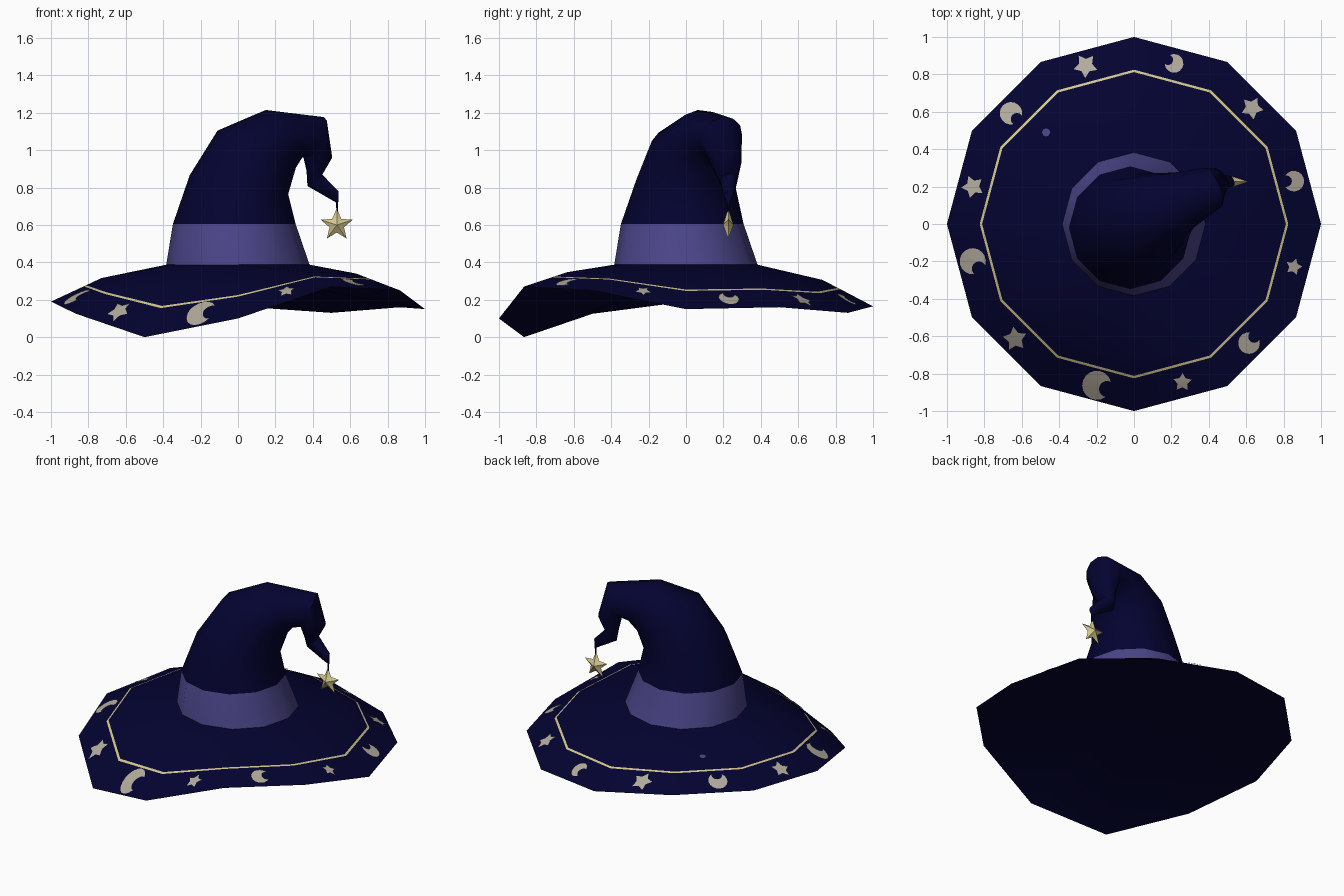
import bpy, bmesh, math
from mathutils import Vector
from mathutils.bvhtree import BVHTree

if "Cube" in bpy.data.objects:
    bpy.data.objects.remove(bpy.data.objects["Cube"])


def mat(name, col):
    m = bpy.data.materials.new(name)
    m.diffuse_color = (*col, 1)
    m.use_nodes = True
    m.node_tree.nodes["Principled BSDF"].inputs["Base Color"].default_value = m.diffuse_color
    return m


NAVY = mat("navy cloth", (0.0010, 0.0008, 0.030))
PURPLE = mat("purple band", (0.070, 0.060, 0.25))
GOLD = mat("pale gold", (0.66, 0.57, 0.27))
SILVER = mat("silver print", (0.45, 0.41, 0.34))


def finish(name, bm, mats, smooth=45):
    me = bpy.data.meshes.new(name)
    bm.to_mesh(me)
    ob = bpy.data.objects.new(name, me)
    bpy.context.collection.objects.link(ob)
    for m in mats:
        me.materials.append(m)
    if smooth:
        bpy.ops.object.select_all(action='DESELECT')
        ob.select_set(True)
        bpy.context.view_layer.objects.active = ob
        bpy.ops.object.shade_smooth_by_angle(angle=math.radians(smooth))
    return ob


def loft(bm, rings, index=lambda i: 0):
    """Bridge rings of points, first ring left open; returns the last ring."""
    vr = [[bm.verts.new(p) for p in ring] for ring in rings]
    n = len(vr[0])
    for i in range(len(vr) - 1):
        for k in range(n):
            f = bm.faces.new((vr[i][k], vr[i][(k + 1) % n],
                              vr[i + 1][(k + 1) % n], vr[i + 1][k]))
            f.material_index = index(i)
    return vr[-1]


# wavy brim: rim height for each of the 12 corners, starting at +x
RIM = [.15, .16, .13, .165, .22, .21, .19, .125, 0, .10, .27, .25]
R_IN, R_MID = .38, .73


def brim_point(k, r):
    mid = .24 + .4 * RIM[k]
    if r <= R_MID:
        z = .388 + (mid - .388) * (r - R_IN) / (R_MID - R_IN)
    else:
        z = mid + (RIM[k] - mid) * (r - R_MID) / (1 - R_MID)
    a = math.radians(30 * k)
    return (r * math.cos(a), r * math.sin(a), z)


# brim top with a thin gold ring, closed below by a raised fan
bm = bmesh.new()
rim = loft(bm, [[brim_point(k, r) for k in range(12)] for r in (R_IN, R_MID, .812, .825, 1)],
           lambda i: 1 if i == 2 else 0)
centre = bm.verts.new((0, 0, .33))
for k in range(12):
    bm.faces.new((rim[k], rim[(k + 1) % 12], centre))
bmesh.ops.recalc_face_normals(bm, faces=bm.faces)
bmesh.ops.triangulate(bm, faces=bm.faces)
tree = BVHTree.FromBMesh(bm)
finish("brim", bm, [NAVY, GOLD])


def on_brim(x, y):
    hit = tree.ray_cast(Vector((x, y, 2)), Vector((0, 0, -1)))[0]
    return (x, y, (hit.z if hit else .2) + .007)


# bent crown: x, y, z, radius, tilt of each ring towards the bend direction
CROWN = [(0, 0, .38, .385, 0), (-.02, -.02, .605, .328, 0),
         (.005, .0, .815, .268, 12), (.10, .045, 1.005, .232, 28),
         (.235, .12, 1.085, .165, 52), (.41, .19, 1.07, .118, 115),
         (.435, .22, .925, .080, 147), (.41, .23, .84, .050, 137),
         (.52, .23, .757, .03, 120), (.53, .228, .72, .006, 180),
         (.53, .226, .67, .004, 180)]
PHI = math.radians(24)


def crown_ring(x, y, z, r, tilt):
    t = math.radians(tilt)
    u = Vector((math.cos(t) * math.cos(PHI), math.cos(t) * math.sin(PHI), -math.sin(t)))
    v = Vector((-math.sin(PHI), math.cos(PHI), 0))
    angles = [math.radians(30 * k) - PHI for k in range(12)]
    return [Vector((x, y, z)) + r * (math.cos(a) * u + math.sin(a) * v) for a in angles]


bm = bmesh.new()
bm.faces.new(loft(bm, [crown_ring(*c) for c in CROWN], lambda i: 1 if i == 0 else 0))
bmesh.ops.recalc_face_normals(bm, faces=bm.faces)
finish("crown", bm, [NAVY, PURPLE])


def star_outline(radius, turn, inner=.45):
    return [(radius * (1 if i % 2 == 0 else inner) * math.cos(turn + i * math.pi / 5),
             radius * (1 if i % 2 == 0 else inner) * math.sin(turn + i * math.pi / 5))
            for i in range(10)]


# hanging star charm
bm = bmesh.new()
cx, cy, cz = .528, .226, .6
pts = [bm.verts.new((cx + a, cy, cz + b)) for a, b in star_outline(.09, math.pi / 2, .45)]
for s in (-1, 1):
    apex = bm.verts.new((cx, cy + s * .028, cz))
    for i in range(10):
        bm.faces.new((pts[i], pts[(i + 1) % 10], apex))
bmesh.ops.recalc_face_normals(bm, faces=bm.faces)
finish("star_charm", bm, [GOLD], smooth=60)


def brim_star(name, x, y, outline, material):
    bm = bmesh.new()
    c = bm.verts.new(on_brim(x, y))
    vs = [bm.verts.new(on_brim(x + a, y + b)) for a, b in outline]
    for i in range(len(vs)):
        bm.faces.new((c, vs[i], vs[(i + 1) % len(vs)]))
    finish(name, bm, [material])


def brim_moon(name, x, y, radius, bite):
    """Fat crescent: a disc with a smaller disc bitten out."""
    bm = bmesh.new()
    b = math.radians(bite)
    bx, by = x + .75 * radius * math.cos(b), y + .75 * radius * math.sin(b)
    rows = []
    for i in range(15):
        t = i / 14
        o = b + math.radians(33.6 + 292.8 * t)
        n = b + math.radians(82 + 196 * t)
        rows.append((bm.verts.new(on_brim(x + radius * math.cos(o), y + radius * math.sin(o))),
                     bm.verts.new(on_brim(bx + .55 * radius * math.cos(n), by + .55 * radius * math.sin(n)))))
    for p, q in zip(rows, rows[1:]):
        bm.faces.new((p[0], q[0], q[1], p[1]))
    finish(name, bm, [SILVER])


# printed moons (angle, size, bite direction) and stars (angle, size)
for i, (ang, size, bite) in enumerate([(15, .055, 180), (76, .05, 150), (138, .06, -45),
                                       (193, .07, -50), (257, .078, -20), (314, .058, 50)]):
    a = math.radians(ang)
    brim_moon(f"brim_moon_{i}", .885 * math.cos(a), .885 * math.sin(a), size, bite)
for i, (ang, size) in enumerate([(44.5, .062), (107, .066), (167, .062),
                                 (224, .066), (287, .05), (345, .045)]):
    a = math.radians(ang)
    brim_star(f"brim_star_{i}", .885 * math.cos(a), .885 * math.sin(a),
              star_outline(size, a + .3, .55), SILVER)

# small purple dot on the brim
brim_star("brim_dot", -.47, .49,
          [(.022 * math.cos(i * math.pi / 4), .022 * math.sin(i * math.pi / 4)) for i in range(8)],
          PURPLE)
